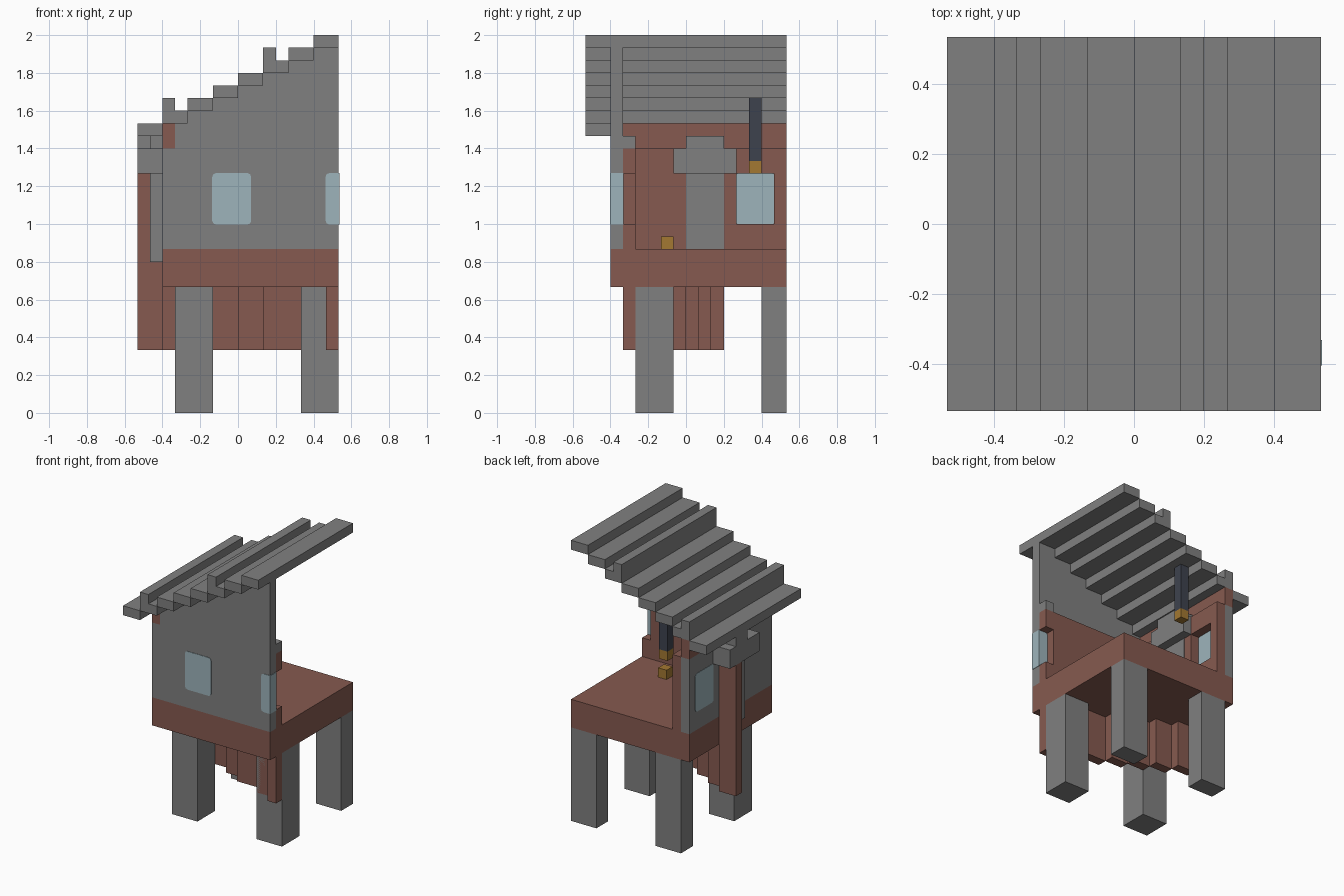
import bpy, bmesh
from mathutils import Vector

U = 1 / 15  # block size

cube = bpy.data.objects.get("Cube")
if cube:
    bpy.data.objects.remove(cube, do_unlink=True)


def material(name, rgb):
    m = bpy.data.materials.new(name)
    m.use_nodes = True
    m.diffuse_color = (*rgb, 1)
    m.node_tree.nodes["Principled BSDF"].inputs["Base Color"].default_value = (*rgb, 1)
    return m


STONE = material("grey stone", (0.216, 0.216, 0.216))
WOOD = material("red brown wood", (0.238, 0.102, 0.08))
GLASS = material("pale blue glass", (0.337, 0.456, 0.497))
BRASS = material("brass", (0.366, 0.188, 0.032))
IRON = material("dark iron", (0.048, 0.055, 0.076))


def finish(name, bm, mat):
    bmesh.ops.recalc_face_normals(bm, faces=bm.faces)
    mesh = bpy.data.meshes.new(name)
    bm.to_mesh(mesh)
    bm.free()
    mesh.materials.append(mat)
    obj = bpy.data.objects.new(name, mesh)
    bpy.context.collection.objects.link(obj)
    return obj


def add_box(bm, x, y, z, grow=0.0):
    """Box from (min, max) spans given in blocks."""
    spans = (x, y, z)
    verts = bmesh.ops.create_cube(bm, size=1)["verts"]
    for v in verts:
        v.co = Vector([(a + b) / 2 * U + c * ((b - a) * U + 2 * grow)
                       for c, (a, b) in zip(v.co, spans)])


def box(name, mat, x, y, z):
    bm = bmesh.new()
    add_box(bm, x, y, z)
    return finish(name, bm, mat)


def window(name, x, y, z, axis, limit=99):
    """Glass block just proud of the wall, with clipped corners."""
    bm = bmesh.new()
    add_box(bm, x, y, z, 0.003)
    edges = [e for e in bm.edges
             if abs((e.verts[0].co - e.verts[1].co).normalized()[axis]) > 0.9
             and e.verts[0].co.x < limit * U]
    bmesh.ops.bevel(bm, geom=edges, offset=0.3 * U, segments=2, profile=0.5, affect='EDGES')
    return finish(name, bm, GLASS)


def lining(name, along, across, axis, holes):
    """Wooden inner wall with rectangular window openings."""
    bm = bmesh.new()

    def piece(a, b, z):
        if b > a:
            add_box(bm, *(((a, b), across, z) if axis == 0 else (across, (a, b), z)))

    piece(*along, (13, 15))
    piece(*along, (19, 21))
    start = along[0]
    for a, b in holes:
        piece(start, a, (15, 19))
        start = b
    piece(start, along[1], (15, 19))
    return finish(name, bm, WOOD)


# Legs and floor
for side, x in (("right", (-5, -2)), ("left", (5, 8))):
    for end, y in (("front", (-4, -1)), ("back", (6, 8))):
        box(f"{end}_{side}_leg", STONE, x, y, (0, 10))
box("floor", WOOD, (-6, 8), (-6, 8), (10, 13))

# Stepped diagonal row of planks below the floor
steps = (8, 7, 5, 2, 0, -2, -4, -6)
for i in range(len(steps) - 1):
    box(f"hanging_plank_{i + 1}", WOOD, (steps[i + 1], steps[i]), (i - 5, i - 4), (5, 10))
box("side_post", WOOD, (-8, -6), (2, 3), (5, 19))

# Front wall with stepped top edge
profile = [(8, 13), (-5, 13), (-5, 23)]
for i in range(6):
    x = -4 + 2 * i
    profile += [(x, 23 + i), (x, 24 + i)]
profile += [(8, 29)]
bm = bmesh.new()
face = bm.faces.new([bm.verts.new((x * U, -6 * U, z * U)) for x, z in profile])
out = bmesh.ops.extrude_face_region(bm, geom=[face])
bmesh.ops.translate(bm, vec=(0, U, 0),
                    verts=[g for g in out["geom"] if isinstance(g, bmesh.types.BMVert)])
finish("front_wall", bm, STONE)

# Side wall, wooden rail on top and wooden linings
box("side_wall", STONE, (-6, -5), (-6, 8), (13, 21))
box("side_wall_rail", WOOD, (-6, -5), (-6, 8), (21, 23))
lining("front_lining", (-4, 8), (-5, -4), 0, [(-2, 1), (7, 8)])
lining("side_lining", (-5, 8), (-5, -4), 1, [(4, 7)])
box("lining_cap", STONE, (7, 8), (-5, -4), (21, 22))

# Windows
window("front_window", (-2, 1), (-6, -5), (15, 19), 1)
window("corner_window", (7, 8), (-6, -5), (15, 19), 1, 7.5)
window("side_window", (-6, -5), (4, 7), (15, 19), 0)

# Hearth passing through the side wall
box("hearth_outer_panel", STONE, (-7, -6), (0, 2), (12, 19))
box("hearth_inner_panel", STONE, (-5, -3.95), (0, 3), (13, 19))
box("hearth_beam", STONE, (-8, -3), (-1, 4), (19, 21))
box("hearth_cap", STONE, (-7, -3), (0, 3), (21, 22))
box("hearth_cap_end", STONE, (-8, -7), (1, 3), (21, 22))

# Roof slats with two raised ridges
for i in range(8):
    x = -8 + 2 * i
    box(f"roof_slat_{i + 1}", STONE, (x, x + 2), (-8, 8), (22 + i, 23 + i))
for name, x, z in (("lower", -6, 24), ("upper", 2, 28)):
    box(f"{name}_roof_ridge", STONE, (x, x + 1), (-8, 8), (z, z + 1))

# Hanging lamp and small brass block on the floor
box("lamp_rod", IRON, (-2, -1), (5, 6), (20, 25))
box("lamp", BRASS, (-2, -1), (5, 6), (19, 20))
box("floor_block", BRASS, (3, 4), (-2, -1), (13, 14))
